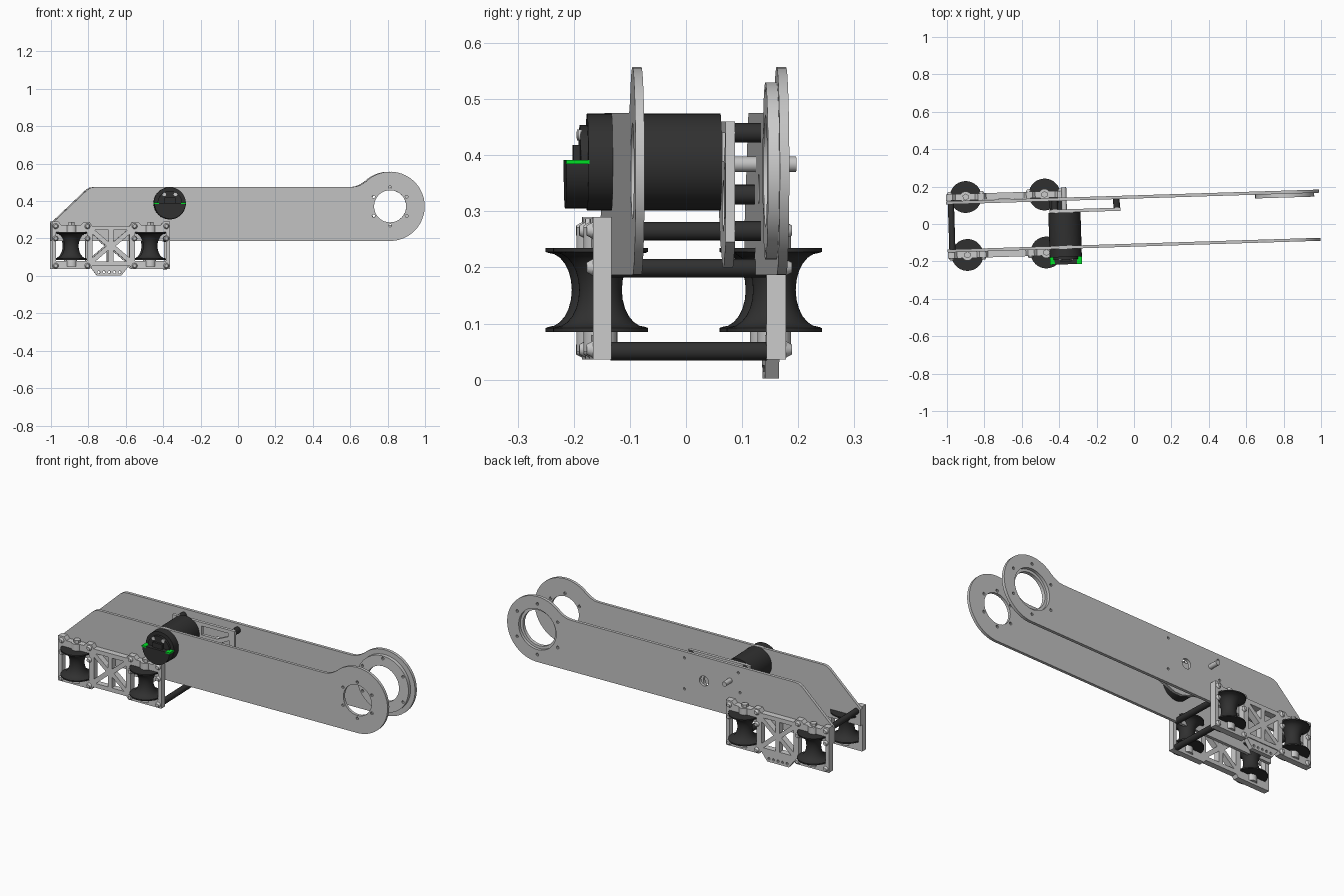
import bpy, bmesh, math
from mathutils import Matrix, Vector

if "Cube" in bpy.data.objects:
    bpy.data.objects.remove(bpy.data.objects["Cube"])


def material(name, rgb):
    m = bpy.data.materials.new(name)
    m.use_nodes = True
    m.diffuse_color = (*rgb, 1)
    m.node_tree.nodes["Principled BSDF"].inputs["Base Color"].default_value = (*rgb, 1)
    return m


ALU = material("aluminium", (0.55, 0.55, 0.55))
BRACKET = material("bracket_grey", (0.6, 0.6, 0.6))
BLACK = material("black", (0.03, 0.03, 0.03))
GREEN = material("green", (0, 0.75, 0.02))

# The whole arm is turned slightly about the vertical
TILT = Matrix.Rotation(math.radians(1.8), 4, 'Z')


def add(name, bm, mat):
    bmesh.ops.remove_doubles(bm, verts=bm.verts, dist=0.0001)
    bmesh.ops.recalc_face_normals(bm, faces=bm.faces)
    bm.transform(TILT)
    me = bpy.data.meshes.new(name)
    bm.to_mesh(me)
    bm.free()
    me.shade_smooth()
    me.set_sharp_from_angle(angle=math.radians(32))
    me.materials.clear()
    me.materials.append(mat)
    ob = bpy.data.objects.new(name, me)
    bpy.context.scene.collection.objects.link(ob)
    return ob


def cyl(name, p0, p1, r, mat, seg=24, r2=None):
    p0, p1 = Vector(p0), Vector(p1)
    d = p1 - p0
    bm = bmesh.new()
    m = Matrix.Translation((p0 + p1) / 2) @ d.to_track_quat('Z', 'Y').to_matrix().to_4x4()
    bmesh.ops.create_cone(bm, cap_ends=True, segments=seg, radius1=r,
                          radius2=r if r2 is None else r2, depth=d.length, matrix=m)
    return add(name, bm, mat)


def box(name, lo, hi, mat):
    lo, hi = Vector(lo), Vector(hi)
    bm = bmesh.new()
    bmesh.ops.create_cube(bm, size=1, matrix=Matrix.Translation((lo + hi) / 2)
                          @ Matrix.Diagonal((*(hi - lo), 1)))
    return add(name, bm, mat)


def arc(cx, cz, r, a0=0, a1=360, n=32):
    full = abs(a1 - a0) == 360
    steps = n if full else n - 1
    return [(cx + r * math.cos(math.radians(a0 + (a1 - a0) * i / steps)),
             cz + r * math.sin(math.radians(a0 + (a1 - a0) * i / steps))) for i in range(n)]


def plate(name, loops, y0, y1, mat):
    """Flat part in the x-z plane; the first loop is the outline, the rest are holes."""
    cu = bpy.data.curves.new(name, 'CURVE')
    cu.dimensions, cu.fill_mode, cu.extrude = '2D', 'BOTH', (y1 - y0) / 2
    for pts in loops:
        sp = cu.splines.new('POLY')
        sp.points.add(len(pts) - 1)
        for p, (x, z) in zip(sp.points, pts):
            p.co = (x, z, 0, 1)
        sp.use_cyclic_u = True
    tmp = bpy.data.objects.new(name + "_outline", cu)
    me = tmp.to_mesh()
    bm = bmesh.new()
    bm.from_mesh(me)
    tmp.to_mesh_clear()
    bpy.data.objects.remove(tmp)
    bpy.data.curves.remove(cu)
    bm.transform(Matrix.Translation((0, (y0 + y1) / 2, 0)) @ Matrix.Rotation(math.pi / 2, 4, 'X'))
    return add(name, bm, mat)


def rect(x0, x1, z0, z1):
    return [(x0, z0), (x1, z0), (x1, z1), (x0, z1)]


def bolt_circle(r):
    return [arc(*c, 0.008, n=10) for c in arc(HX, HZ, r, 30, 390, 6)]


# Long side plates with a round, bored end
HX, HZ = 0.81, 0.372
outline = [(-1, 0.187)] + arc(HX, HZ, 0.185, -90, 134, 40) + [
    (0.655, 0.488), (0.63, 0.478), (0.6, 0.475), (-0.77, 0.475), (-0.79, 0.472),
    (-0.81, 0.46), (-1, 0.28)]
plate("front_side_plate", [outline, arc(HX, HZ, 0.086)] + bolt_circle(0.102),
      -0.121, -0.105, ALU)
GEAR_POSTS = [(-0.09, 0.44), (-0.09, 0.265), (-0.42, 0.44), (-0.43, 0.33)]
plate("back_side_plate",
      [outline, arc(HX, HZ, 0.115), arc(-0.21, 0.34, 0.028)] + bolt_circle(0.143)
      + [arc(x, z, 0.007, n=10) for x, z in GEAR_POSTS], 0.136, 0.153, ALU)
plate("bearing_ring", [arc(HX, HZ, 0.158, n=40), arc(HX, HZ, 0.1)] + bolt_circle(0.143),
      0.116, 0.136, BRACKET)

# Wheel brackets: two window frames joined by a triangulated web
MID = -0.684
half = [(-1, 0.29), (-1, 0.036), (-0.797, 0.036), (-0.785, 0.052)]
tabs = [(-0.785, 0.268), (-0.797, 0.287), (-0.83, 0.287), (-0.845, 0.272),
        (-0.95, 0.272), (-0.965, 0.29)]


def mirror(pts):
    return [(2 * MID - x, z) for x, z in reversed(pts)]


bracket_loop = half + mirror(half) + mirror(tabs) + tabs
window = rect(-0.978, -0.812, 0.08, 0.236)
web = [(-0.795, 0.065), (MID, 0.065), (-0.573, 0.065), (-0.573, 0.255),
       (MID, 0.255), (-0.795, 0.255)]
hub = Vector((MID, 0.16))
gaps = []
for i, p in enumerate(web):
    tri = [Vector(p), Vector(web[(i + 1) % len(web)]), hub]
    c = sum(tri, Vector((0, 0))) / 3
    gaps.append([tuple(c + (v - c) * 0.66) for v in tri])


def wheel(name, x, y):
    """Hourglass roller turning about a vertical axle."""
    bm = bmesh.new()
    prof = [(0, 0.085), (0.085, 0.085), (0.085, 0.092)]
    for i in range(13):
        a = math.pi * i / 12
        prof.append((0.08 - 0.042 * math.sin(a), 0.16 - 0.066 * math.cos(a)))
    prof += [(0.085, 0.228), (0.085, 0.235), (0, 0.235)]
    vs = [bm.verts.new((r, 0, z)) for r, z in prof]
    es = [bm.edges.new(e) for e in zip(vs, vs[1:])]
    bmesh.ops.spin(bm, geom=vs + es, angle=math.tau, steps=40, axis=(0, 0, 1), cent=(0, 0, 0))
    bm.transform(Matrix.Translation((x, y, 0)))
    add(name, bm, BLACK)


for side, y0, y1, out in (("front", -0.154, -0.121, -1), ("back", 0.155, 0.190, 1)):
    plate(side + "_wheel_bracket", [bracket_loop, window, mirror(window)] + gaps, y0, y1, BRACKET)
    yc = (y0 + y1) / 2
    face = y0 if out < 0 else y1
    for end, x in (("outer", -0.895), ("inner", -0.473)):
        tag = side + "_" + end
        wheel(tag + "_wheel", x, yc)
        cyl(tag + "_upper_axle_boss", (x, yc, 0.235), (x, yc, 0.272), 0.03, BRACKET)
        cyl(tag + "_lower_axle_boss", (x, yc, 0.05), (x, yc, 0.085), 0.03, BRACKET)
        cyl(tag + "_axle_nut", (x, yc, 0.27), (x, yc, 0.287), 0.018, BRACKET, 6)
        for dx in (-0.085, 0.085):
            for z in (0.054, 0.2, 0.266):
                cyl(tag + "_bolt_head", (x + dx, face, z), (x + dx, face + out * 0.011, z),
                    0.015, BRACKET, 16, 0.009)
    cyl(side + "_web_hub", (MID, y0, 0.16), (MID, y1, 0.16), 0.022, BRACKET)

# Drilled tab below the back bracket
plate("lower_tab", [[(-0.79, 0.055), (-0.75, 0.002), (-0.618, 0.002), (-0.578, 0.055)]]
      + [arc(MID + 0.028 * k, 0.02, 0.007, n=10) for k in range(-2, 3)], 0.16, 0.185, BRACKET)

# Cross rods between the two sides
for name, x, z in (("lower_cross_rod", -0.39, 0.051), ("middle_cross_rod", -0.39, 0.199),
                   ("end_cross_rod", -0.975, 0.265)):
    cyl(name, (x, -0.122, z), (x, 0.157, z), 0.0165, BLACK)

# Motor with stepped end cap
MX, MZ = -0.37, 0.388
cyl("motor_body", (MX, -0.165, MZ), (MX, 0.073, MZ), 0.086, BLACK, 48)
plate("motor_lower_cap", [arc(MX, MZ, 0.083, -182, 2, 28)], -0.204, -0.165, BLACK)
plate("motor_upper_cap", [arc(MX, MZ, 0.066, 0, 180, 20)], -0.178, -0.165, BLACK)
box("motor_terminal_block", (MX - 0.03, -0.19, MZ), (MX + 0.03, -0.165, MZ + 0.03), BLACK)
for s in (-1, 1):
    x = MX + s * 0.073
    box("motor_green_tab", (x - 0.013, -0.204, MZ - 0.004), (x + 0.013, -0.163, MZ + 0.004), GREEN)
    cyl("motor_screw", (MX + s * 0.03, -0.182, MZ + 0.048), (MX + s * 0.03, -0.176, MZ + 0.048),
        0.01, BRACKET, 12)
cyl("motor_shaft", (MX, 0.07, MZ - 0.004), (MX, 0.208, MZ - 0.004), 0.014, ALU, 12)

# Open gearbox plate on standoffs
plate("gearbox_plate",
      [[(-0.45, 0.3), (-0.39, 0.25), (-0.24, 0.2), (-0.19, 0.2), (-0.07, 0.245),
        (-0.07, 0.46), (-0.45, 0.46)],
       [(-0.27, 0.44), (-0.27, 0.39), (-0.175, 0.39), (-0.11, 0.42), (-0.11, 0.44)],
       [(-0.15, 0.375), (-0.15, 0.29), (-0.1, 0.285), (-0.1, 0.4)],
       arc(-0.21, 0.31, 0.045), arc(MX, MZ, 0.03)], 0.073, 0.09, BRACKET)
for x, z in GEAR_POSTS:
    cyl("gearbox_standoff", (x, 0.09, z), (x, 0.137, z), 0.0175, BLACK)
